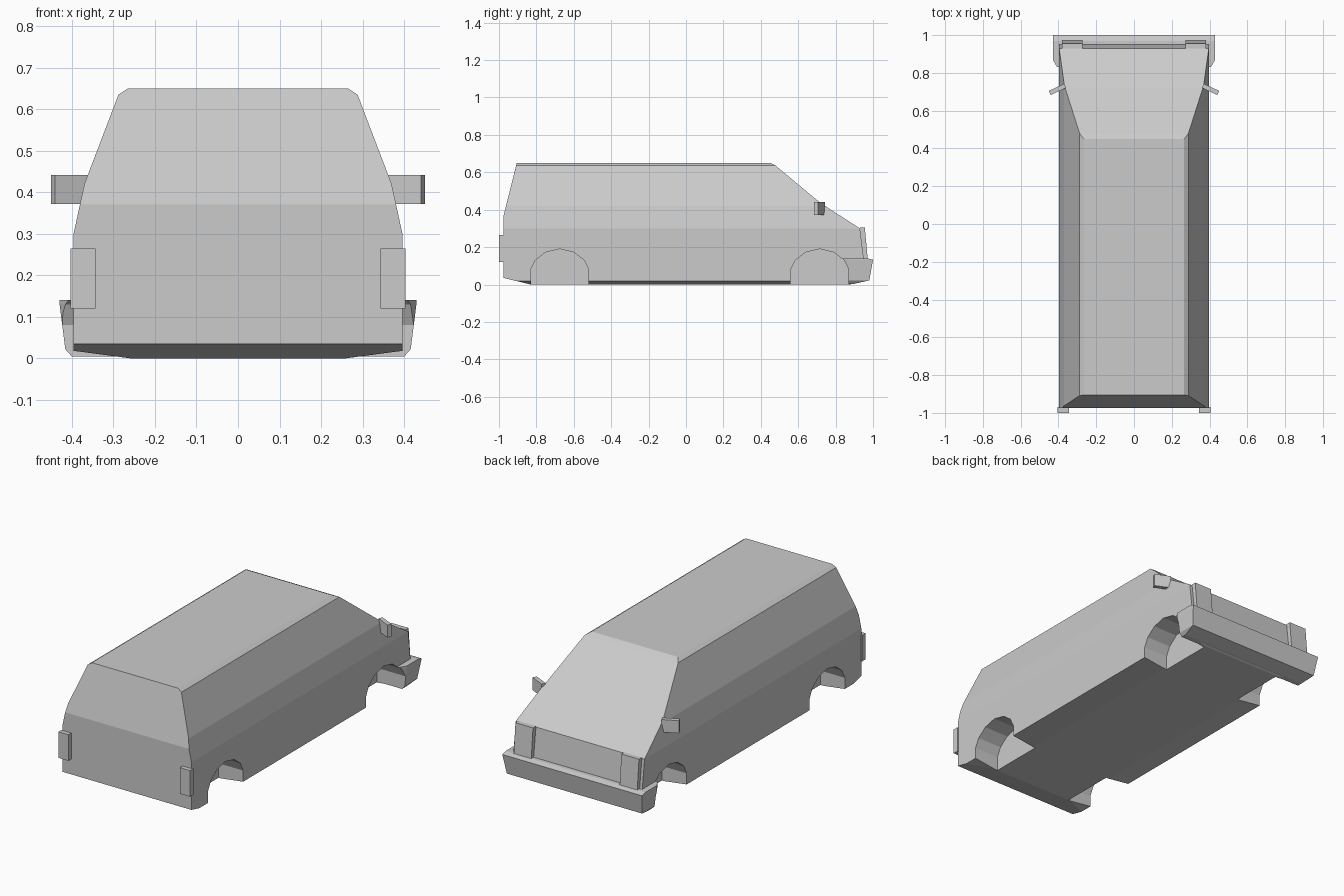
import bpy, bmesh, math
from mathutils import Vector, Matrix

if "Cube" in bpy.data.objects:
    bpy.data.objects.remove(bpy.data.objects["Cube"])

grey = bpy.data.materials.new("body grey")
grey.use_nodes = True
COLOUR = (0.6, 0.6, 0.6, 1)
grey.diffuse_color = COLOUR
grey.node_tree.nodes["Principled BSDF"].inputs["Base Color"].default_value = COLOUR


def finish(name, bm):
    bmesh.ops.recalc_face_normals(bm, faces=bm.faces[:])
    mesh = bpy.data.meshes.new(name)
    bm.to_mesh(mesh)
    bm.free()
    mesh.materials.append(grey)
    obj = bpy.data.objects.new(name, mesh)
    bpy.context.collection.objects.link(obj)
    return obj


def loft(rings):
    """Closed solid through rings of equal point count."""
    bm = bmesh.new()
    loops = [[bm.verts.new(p) for p in ring] for ring in rings]
    for a, b in zip(loops, loops[1:]):
        for i in range(len(a)):
            j = (i + 1) % len(a)
            bm.faces.new((a[i], a[j], b[j], b[i]))
    bm.faces.new(loops[0])
    bm.faces.new(loops[-1])
    bmesh.ops.recalc_face_normals(bm, faces=bm.faces[:])
    return bm


def side_prism(profile, x0, x1):
    return loft([[(x, y, z) for y, z in profile] for x in (x0, x1)])


def clip(bm, point, normal):
    """Cut away everything beyond a plane and cap the opening."""
    cut = bmesh.ops.bisect_plane(bm, geom=bm.verts[:] + bm.edges[:] + bm.faces[:],
                                 plane_co=point, plane_no=normal, clear_outer=True)
    edges = [e for e in cut["geom_cut"] if isinstance(e, bmesh.types.BMEdge)]
    bmesh.ops.contextual_create(bm, geom=edges)


def subtract(obj, cutter):
    mod = obj.modifiers.new("wheel_arch_cut", 'BOOLEAN')
    mod.operation = 'DIFFERENCE'
    mod.solver = 'EXACT'
    mod.object = cutter


# Body: side profile trimmed by the planes of the cross-section
profile = [(-0.83, 0), (-0.975, 0.035), (-0.975, 0.37), (-0.905, 0.65), (0.45, 0.65),
           (0.48, 0.635), (0.72, 0.435), (0.93, 0.30), (0.95, 0.14), (0.95, 0.03), (0.88, 0)]
section = [(0.26, 0), (0.396, 0.018), (0.396, 0.30), (0.37, 0.42), (0.288, 0.635), (0.265, 0.65)]
bm = side_prism(profile, -0.5, 0.5)
for (xa, za), (xb, zb) in zip(section, section[1:]):
    for s in (-1, 1):
        clip(bm, (s * xa, 0, za), (s * (zb - za), 0, xa - xb))
body = finish("body", bm)

# Front bumper wrapping round the corners
rings = []
for half, front, z in ((0.40, 0.90, 0.004), (0.416, 0.98, 0.022), (0.43, 1.0, 0.132), (0.43, 0.97, 0.14)):
    right = [(half, front), (half, 0.87), (0.39, 0.80)]
    plan = right + [(-x, y) for x, y in reversed(right)]
    rings.append([(x, y, z) for x, y in plan])
bumper = finish("front_bumper", loft(rings))

# Wheel arches cut into body and bumper
arch = [(-0.155, -0.1), (-0.155, 0.08), (-0.13, 0.13), (-0.075, 0.172), (0, 0.19)]
arch += [(-y, z) for y, z in reversed(arch[:-1])]
for name, centre, targets in (("rear", -0.675, [body]), ("front", 0.715, [body, bumper])):
    for side, s in (("left", 1), ("right", -1)):
        cutter = finish(f"{name}_{side}_arch_cutter",
                        side_prism([(centre + y, z) for y, z in arch], s * 0.245, s * 0.6))
        cutter.hide_render = True
        cutter.hide_viewport = True
        cutter.display_type = 'WIRE'
        for target in targets:
            subtract(target, cutter)

# Lamps and mirrors on both sides
headlamp = [(0.915, 0.13), (0.972, 0.13), (0.956, 0.305), (0.93, 0.305)]
parts = [body, bumper]
for side, s in (("left", 1), ("right", -1)):
    parts.append(finish(f"{side}_headlamp", side_prism(headlamp, s * 0.272, s * 0.38)))

    rear_lamp = [(-0.93, 0.12), (-1.0, 0.12), (-1.0, 0.265), (-0.93, 0.265)]
    bm = side_prism(rear_lamp, s * 0.343, s * 0.404)
    clip(bm, (s * 0.404, -0.97, 0), (0, 1, 0))
    parts.append(finish(f"{side}_rear_lamp", bm))

    bm = bmesh.new()
    bmesh.ops.create_cube(bm, size=1, matrix=Matrix.Translation((s * 0.405, 0.713, 0.407))
                          @ Matrix.Rotation(-s * math.radians(25), 4, 'Z')
                          @ Matrix.Diagonal((0.09, 0.024, 0.07, 1)))
    parts.append(finish(f"{side}_mirror", bm))

# Smooth shading with sharp creases
for obj in bpy.context.view_layer.objects:
    obj.select_set(obj in parts)
bpy.context.view_layer.objects.active = body
bpy.ops.object.shade_smooth_by_angle(angle=math.radians(30))
